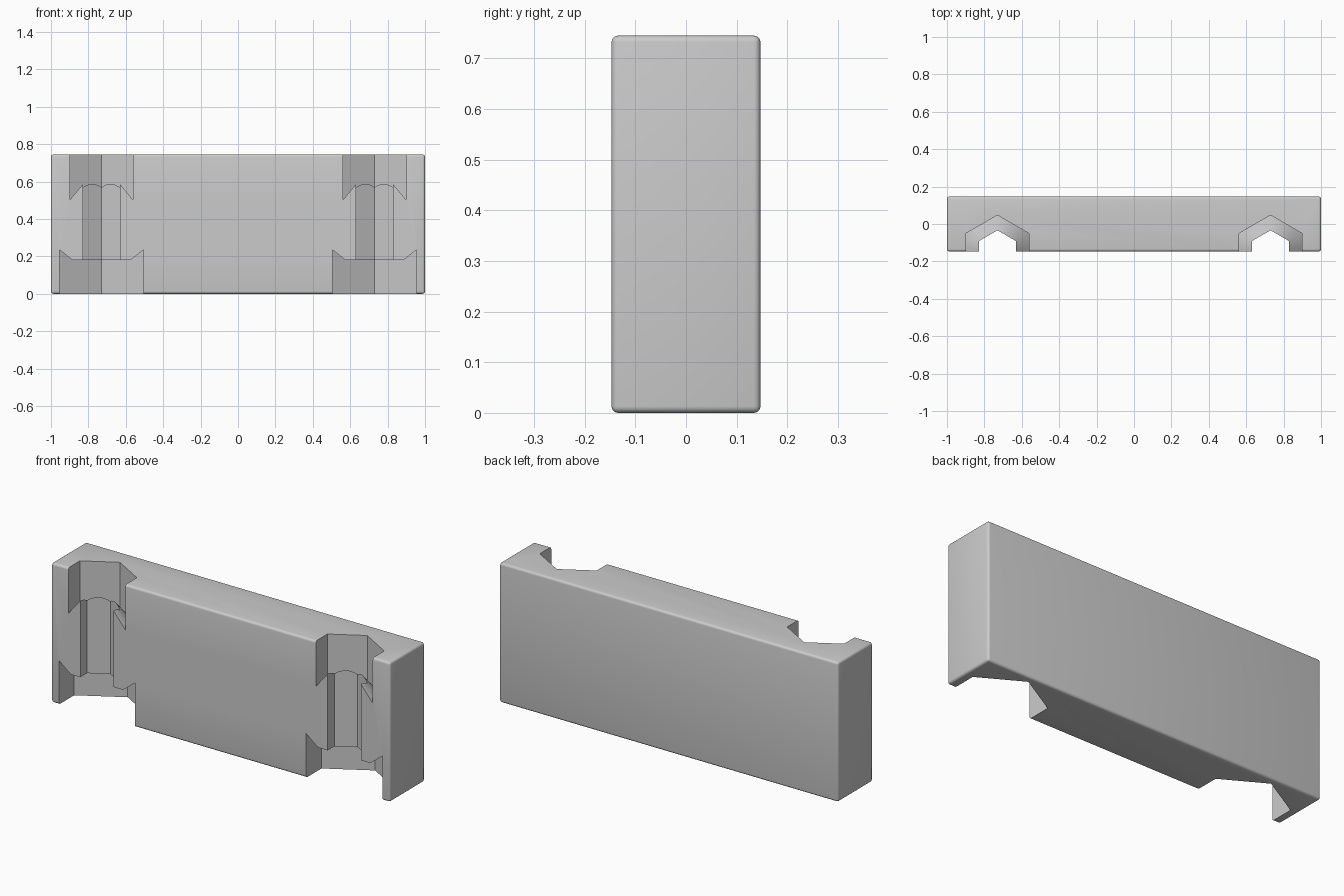
import bpy
from math import radians

cube = bpy.data.objects.get("Cube")
if cube:
    bpy.data.objects.remove(cube, do_unlink=True)

WIDTH, DEPTH, HEIGHT = 2.0, 0.294, 0.745
GROOVE_X = 0.73
FRONT = -DEPTH / 2
COS30 = 0.8660254

grey = bpy.data.materials.new("plain grey")
grey.use_nodes = True
grey.diffuse_color = (0.6, 0.6, 0.6, 1)
grey.node_tree.nodes["Principled BSDF"].inputs["Base Color"].default_value = (0.6, 0.6, 0.6, 1)


def lathe(name, sides, x, r_low, r_high, z_low, z_high):
    """Upright prism or cone centred on the front face plane."""
    bpy.ops.mesh.primitive_cone_add(
        vertices=sides, radius1=r_low, radius2=r_high, depth=z_high - z_low,
        location=(x, FRONT, (z_low + z_high) / 2))
    obj = bpy.context.object
    obj.name = name
    obj.hide_render = True
    return obj


def hex_prism(name, x, half_width, z_low, z_high):
    r = half_width / COS30
    return lathe(name, 6, x, r, r, z_low, z_high)


def apply(obj, mod):
    bpy.context.view_layer.objects.active = obj
    bpy.ops.object.modifier_apply(modifier=mod.name)


def cut(obj, cutter):
    mod = obj.modifiers.new("cut", 'BOOLEAN')
    mod.operation = 'DIFFERENCE'
    mod.solver = 'EXACT'
    mod.object = cutter
    apply(obj, mod)
    bpy.data.objects.remove(cutter, do_unlink=True)


# Main block with softly rounded edges
bpy.ops.mesh.primitive_cube_add(size=1, location=(0, 0, HEIGHT / 2))
block = bpy.context.object
block.name = "grooved_block"
block.scale = (WIDTH, DEPTH, HEIGHT)
bpy.ops.object.transform_apply(location=True, rotation=False, scale=True)
block.data.materials.append(grey)
bevel = block.modifiers.new("rounded edges", 'BEVEL')
bevel.width = 0.013
bevel.segments = 4
apply(block, bevel)

for x in (-GROOVE_X, GROOVE_X):
    # Upper hexagonal socket, its floor falling outward as a cone
    upper = hex_prism("upper_socket", x, 0.168, 0.4, 0.9)
    cut(upper, lathe("upper_cone", 48, x, 0.4, 0, 0.222, 0.706))
    cut(block, upper)
    # Lower hexagonal socket, its roof flat in the middle and rising outward
    lower = hex_prism("lower_socket", x, 0.225, -0.1, 0.32)
    cut(lower, lathe("lower_cone", 48, x, 0.155, 0.4, 0.18, 0.376))
    cut(block, lower)
    # Narrow hexagonal channel joining the sockets
    cut(block, hex_prism("channel", x, 0.098, 0.1, 0.72))

bpy.ops.object.select_all(action='DESELECT')
block.select_set(True)
bpy.context.view_layer.objects.active = block
bpy.ops.object.shade_smooth_by_angle(angle=radians(30))
